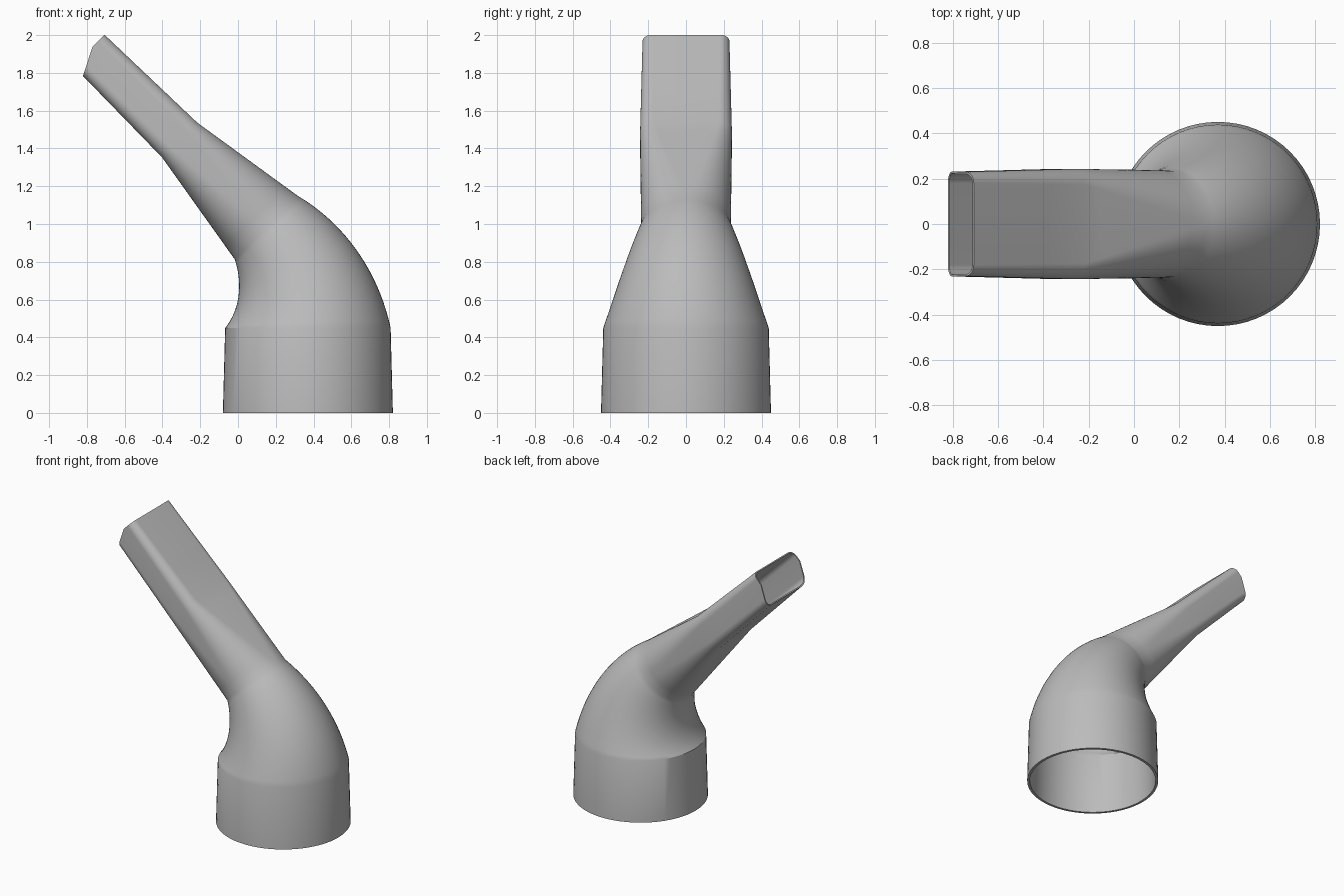
import bpy, bmesh
from math import sin, cos, pi
from mathutils import Vector

cube = bpy.data.objects.get("Cube")
if cube:
    bpy.data.objects.remove(cube)

CORNER_STEPS = 16
TILT = pi / 4


def section(x, z, tilt, half_a, half_b, corner):
    """Rounded rectangle; a circle when the corner equals both half sizes."""
    across = Vector((cos(tilt), 0, sin(tilt)))
    points = []
    for quarter, (sa, sb) in enumerate(((1, 1), (-1, 1), (-1, -1), (1, -1))):
        for i in range(CORNER_STEPS + 1):
            ang = (quarter + i / CORNER_STEPS) * pi / 2
            a = sa * (half_a - corner) + corner * cos(ang)
            b = sb * (half_b - corner) + corner * sin(ang)
            points.append(Vector((x, 0, z)) + across * a + Vector((0, b, 0)))
    return points


def nozzle_section(u, v, half_a, half_b, corner):
    """Section placed by distance along (u) and across (v) the tilted spout."""
    s = cos(TILT)
    return section((v - u) * s, (v + u) * s, TILT, half_a, half_b, corner)


def blend(first, last, steps):
    return [[p.lerp(q, k / steps) for p, q in zip(first, last)]
            for k in range(1, steps + 1)]


# Socket: slightly tapered round collar
socket_bottom = section(0.37, 0, 0, 0.45, 0.45, 0.45)
socket_top = section(0.37, 0.45, 0, 0.438, 0.438, 0.438)
rings = [socket_bottom, socket_top]

# Elbow: narrowing 45 degree bend
BEND, STEPS = 0.75, 20
for k in range(1, STEPS + 1):
    f = k / STEPS
    r = 0.438 + (0.237 - 0.438) * f
    t = TILT * f
    rings.append(section(-0.38 + BEND * cos(t), 0.45 + BEND * sin(t), t, r, r, r))

# Spout: round to flat transition, then a flat rounded mouth
flat_start = nozzle_section(1.24, 0.803, 0.131, 0.243, 0.07)
mouth = nozzle_section(1.915, 0.799, 0.117, 0.23, 0.05)
rings += blend(rings[-1], flat_start, 8) + blend(flat_start, mouth, 3)

# Skin the sections
bm = bmesh.new()
loops = [[bm.verts.new(p) for p in ring] for ring in rings]
for low, high in zip(loops, loops[1:]):
    n = len(low)
    for i in range(n):
        j = (i + 1) % n
        bm.faces.new((low[i], low[j], high[j], high[i]))
bmesh.ops.remove_doubles(bm, verts=bm.verts, dist=0.0005)

# Slanted trim under the mouth
s = cos(TILT)
u, v, nu, nv = 1.916, 0.827, 0.145, -0.074
bmesh.ops.bisect_plane(bm, geom=bm.verts[:] + bm.edges[:] + bm.faces[:], dist=0.0001,
                       plane_co=((v - u) * s, 0, (v + u) * s),
                       plane_no=((nv - nu) * s, 0, (nv + nu) * s), clear_outer=True)
bmesh.ops.recalc_face_normals(bm, faces=bm.faces)
# Make sure the skin faces outward from the socket
bm.faces.ensure_lookup_table()
probe = min(bm.faces, key=lambda f: f.calc_center_median().z)
if probe.normal.dot(probe.calc_center_median() - Vector((0.37, 0, 0.2))) < 0:
    bmesh.ops.reverse_faces(bm, faces=bm.faces)

mesh = bpy.data.meshes.new("hose_nozzle")
bm.to_mesh(mesh)
bm.free()
nozzle = bpy.data.objects.new("hose_nozzle", mesh)
bpy.context.collection.objects.link(nozzle)

# Grey plastic
grey = bpy.data.materials.new("grey_plastic")
grey.use_nodes = True
colour = (0.5, 0.5, 0.5, 1)
grey.diffuse_color = colour
grey.node_tree.nodes["Principled BSDF"].inputs["Base Color"].default_value = colour
mesh.materials.append(grey)

# Wall: thicker at the socket, thinner in the spout
wall = nozzle.vertex_groups.new(name="wall")
for vert in mesh.vertices:
    wall.add([vert.index], 1.0 if vert.co.z < 0.5 else 0.5, 'REPLACE')
solid = nozzle.modifiers.new("wall", 'SOLIDIFY')
solid.thickness = 0.018
solid.offset = -1
solid.vertex_group = "wall"

bpy.context.view_layer.objects.active = nozzle
nozzle.select_set(True)
bpy.ops.object.modifier_apply(modifier="wall")
bpy.ops.object.shade_smooth_by_angle(angle=pi / 6)
